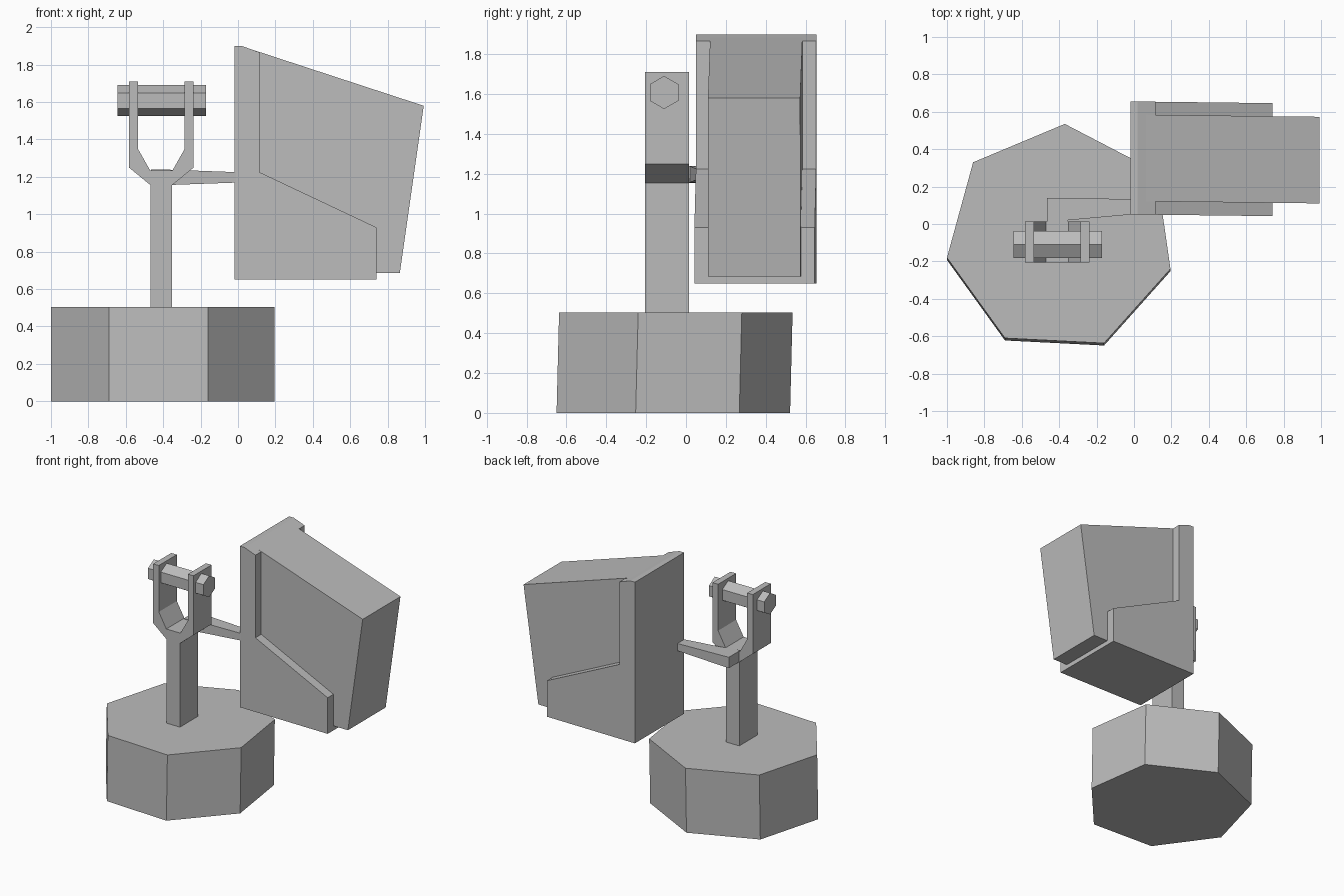
import bpy, bmesh, math
from mathutils import Vector

cube = bpy.data.objects.get("Cube")
if cube:
    bpy.data.objects.remove(cube, do_unlink=True)

# Single grey material
grey = bpy.data.materials.new("plain grey")
grey.use_nodes = True
colour = (0.5, 0.5, 0.5, 1)
grey.diffuse_color = colour
grey.node_tree.nodes["Principled BSDF"].inputs["Base Color"].default_value = colour


def prism(name, outline, low, high, place, adjust=None):
    """Extrude an outline from low to high; place maps (u, v, depth) to xyz."""
    bm = bmesh.new()
    rings = []
    for depth in (low, high):
        ring = []
        for u, v in outline:
            co = Vector(place(u, v, depth))
            if adjust:
                co = adjust(co)
            ring.append(bm.verts.new(co))
        rings.append(ring)
        bm.faces.new(ring)
    count = len(outline)
    for i in range(count):
        j = (i + 1) % count
        bm.faces.new((rings[0][i], rings[0][j], rings[1][j], rings[1][i]))
    bmesh.ops.recalc_face_normals(bm, faces=bm.faces)
    mesh = bpy.data.meshes.new(name)
    bm.to_mesh(mesh)
    bm.free()
    mesh.materials.append(grey)
    obj = bpy.data.objects.new(name, mesh)
    bpy.context.collection.objects.link(obj)
    return obj


def front(u, v, d):
    return (u, d, v)


def plan(u, v, d):
    return (u, v, d)


def side(u, v, d):
    return (d, u, v)


# Seven-sided base block, leaning very slightly back
base = [(-0.37, 0.535), (-0.86, 0.33), (-1.0, -0.18), (-0.69, -0.61),
        (-0.16, -0.637), (0.195, -0.24), (0.12, 0.28)]
prism("base", base, 0, 0.505, plan,
      lambda c: c + Vector((0, (c.z - 0.505) * 0.025, 0)))

# Post that opens into a fork, mirrored about its centre line
centre = -0.41
half = [(0.057, 0.5), (0.057, 1.155), (0.173, 1.25), (0.173, 1.71),
        (0.125, 1.71), (0.125, 1.35), (0.06, 1.235)]
fork = [(centre + x, z) for x, z in half]
fork += [(centre - x, z) for x, z in reversed(half)]
prism("forked_post", fork, -0.207, 0.014, front)

# Hexagonal pin through the fork
hexagon = [(-0.11 + 0.083 * math.sin(i * math.pi / 3),
            1.608 + 0.083 * math.cos(i * math.pi / 3)) for i in range(6)]
prism("hexagonal_pin", hexagon, -0.645, -0.17, side)

# Tapered bracket arm from the back of the post to the housing
arm = [(-0.465, 0.0), (-0.465, 0.14), (0.0, 0.133), (0.0, 0.052),
       (-0.353, 0.02), (-0.353, 0.0)]


def taper(c):
    t = max(0, c.x - centre) / abs(centre)
    return Vector((c.x, c.y, 1.197 + (c.z - 1.197) * (1 - 0.35 * t)))


prism("bracket_arm", arm, 1.155, 1.24, plan, taper)


# Housing: stepped wide shell and narrower slanted hood
def skew(c):
    return c + Vector((0, -0.012 * c.x, 0))


shell = [(-0.02, 0.65), (-0.02, 1.9), (0.02, 1.9), (0.115, 1.866),
         (0.115, 1.225), (0.74, 0.93), (0.74, 0.65)]
prism("housing_shell", shell, 0.051, 0.655, front, skew)

hood = [(0.0, 0.685), (0.0, 1.895), (0.025, 1.897), (0.993, 1.58), (0.865, 0.685)]
prism("housing_hood", hood, 0.122, 0.585, front, skew)
